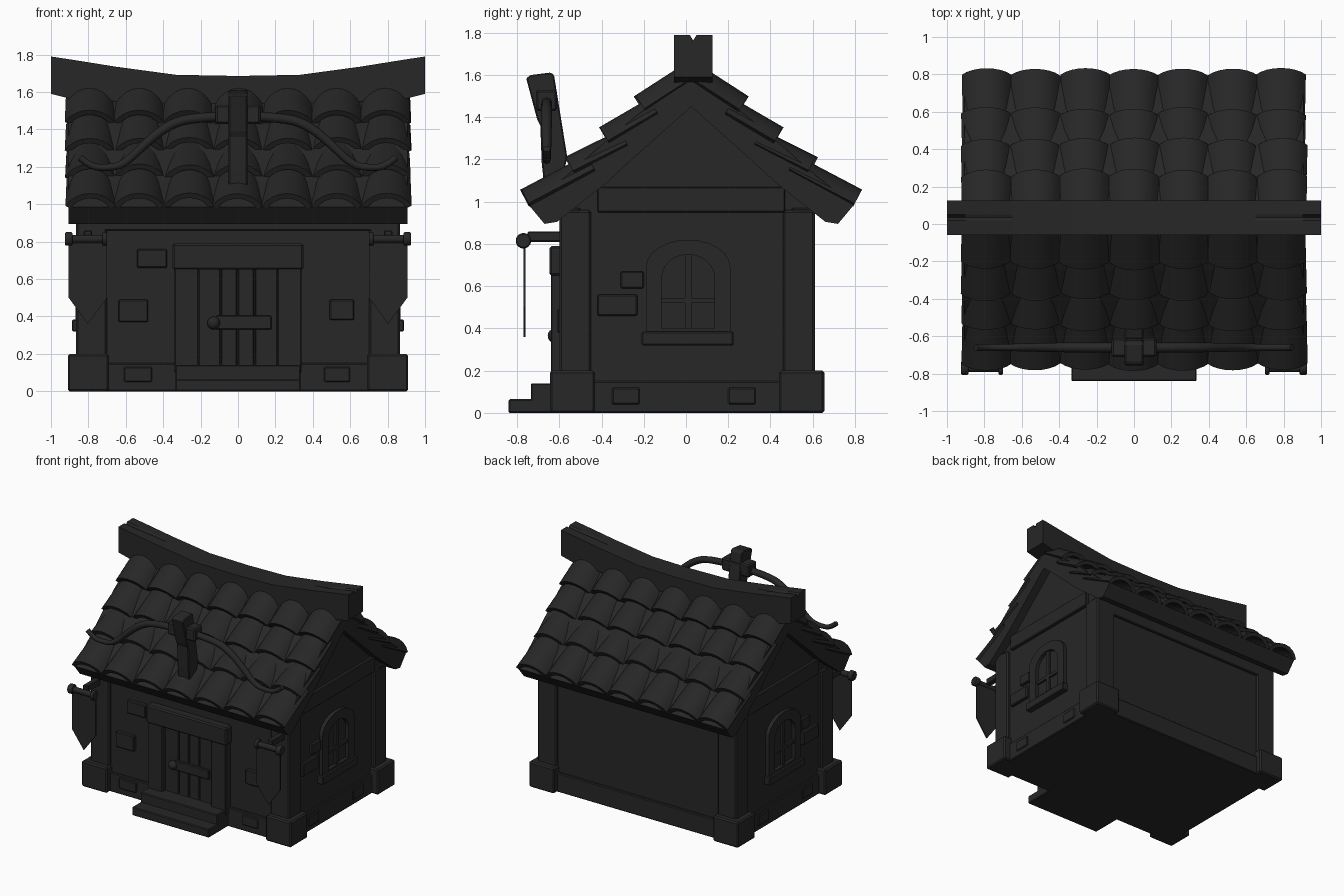
import bpy, bmesh, math, random
from mathutils import Vector

if "Cube" in bpy.data.objects:
    bpy.data.objects.remove(bpy.data.objects["Cube"])

random.seed(4)
mat = bpy.data.materials.new("dark")
mat.diffuse_color = (0.02, 0.02, 0.02, 1)
mat.use_nodes = True
mat.node_tree.nodes["Principled BSDF"].inputs["Base Color"].default_value = mat.diffuse_color
CY = 0.025  # ridge line in y


def finish(name, bm, bevel=0.0, smooth=False):
    bmesh.ops.recalc_face_normals(bm, faces=bm.faces)
    me = bpy.data.meshes.new(name)
    bm.to_mesh(me)
    bm.free()
    ob = bpy.data.objects.new(name, me)
    bpy.context.collection.objects.link(ob)
    me.materials.append(mat)
    if bevel:
        m = ob.modifiers.new("bevel", 'BEVEL')
        m.width, m.segments = bevel, 1
    if smooth:
        bpy.ops.object.select_all(action='DESELECT')
        ob.select_set(True)
        bpy.context.view_layer.objects.active = ob
        bpy.ops.object.shade_smooth_by_angle(angle=math.radians(40))
    return ob


def loft(bm, sections, closed=False):
    rings = [[bm.verts.new(p) for p in s] for s in sections]
    n = len(rings[0])
    pairs = list(zip(rings, rings[1:])) + ([(rings[-1], rings[0])] if closed else [])
    for a, b in pairs:
        for i in range(n):
            j = (i + 1) % n
            bm.faces.new((a[i], a[j], b[j], b[i]))
    if not closed:
        bm.faces.new(rings[0])
        bm.faces.new(rings[-1])


def box(name, x0, x1, y0, y1, z0, z1, bevel=0.006):
    bm = bmesh.new()
    loft(bm, [[(x0, y0, z), (x1, y0, z), (x1, y1, z), (x0, y1, z)] for z in (z0, z1)])
    return finish(name, bm, bevel)


def sbox(name, s, x0, x1, *r, **k):
    """Box placed on the side s of the x = 0 plane."""
    return box(name, min(s * x0, s * x1), max(s * x0, s * x1), *r, **k)


def prism_x(name, pts, x0, x1, bevel=0.0):
    bm = bmesh.new()
    loft(bm, [[(x, y, z) for y, z in pts] for x in (x0, x1)])
    return finish(name, bm, bevel)


# Walls with gables
prism_x("walls", [(-0.58, 0), (0.59, 0), (0.59, 0.97), (CY, 1.5), (-0.58, 0.97)], -0.84, 0.84)
box("base_band", -0.855, 0.855, -0.6, 0.61, 0, 0.15)
box("front_top_beam", -0.86, 0.86, -0.6, -0.5, 0.86, 0.97)
box("back_top_beam", -0.86, 0.86, 0.5, 0.61, 0.86, 0.97)

for s in (1, -1):
    # Corner posts and footings
    for n, post, foot in (("front", (-0.6, -0.45), (-0.645, -0.43)), ("back", (0.46, 0.61), (0.44, 0.655))):
        sbox(n + "_post", s, 0.70, 0.865, *post, 0.1, 0.96, bevel=0.01)
        sbox(n + "_footing", s, 0.69, 0.91, *foot, 0, 0.2, bevel=0.01)
    sbox("gable_beam", s, 0.8, 0.865, -0.42, 0.47, 0.95, 1.07)
    # Loose wall bricks on the sides
    for y0, y1, z0, z1 in ((-0.42, -0.23, 0.46, 0.56), (-0.31, -0.2, 0.59, 0.67),
                           (-0.35, -0.22, 0.04, 0.12), (0.2, 0.33, 0.04, 0.12)):
        sbox("side_brick", s, 0.8, 0.864, y0, y1, z0, z1)

    # Arched window
    def arch(x, hw, bottom, spring, top):
        pts = [(x * s, 0.01 + hw, bottom)]
        for i in range(13):
            a = math.pi * i / 12
            pts.append((x * s, 0.01 + hw * math.cos(a), spring + (top - spring) * math.sin(a)))
        return pts + [(x * s, 0.01 - hw, bottom)]
    bm = bmesh.new()
    loft(bm, [arch(0.83, 0.2, 0.36, 0.69, 0.82), arch(0.868, 0.2, 0.36, 0.69, 0.82),
              arch(0.868, 0.125, 0.4, 0.64, 0.75), arch(0.83, 0.125, 0.4, 0.64, 0.75)], closed=True)
    finish("window_frame", bm)
    sbox("window_sill", s, 0.82, 0.887, -0.21, 0.225, 0.32, 0.385)
    sbox("window_mullion", s, 0.83, 0.857, -0.005, 0.025, 0.39, 0.75, bevel=0)
    sbox("window_crossbar", s, 0.83, 0.857, -0.12, 0.14, 0.52, 0.545, bevel=0)

    # Hanging banner
    bm = bmesh.new()
    loft(bm, [[(s * x, y, z) for x, z in ((0.70, 0.82), (0.905, 0.82), (0.905, 0.5), (0.803, 0.36), (0.70, 0.5))]
              for y in (-0.77, -0.76)])
    finish("banner", bm)
    sbox("banner_arm", s, 0.78, 0.825, -0.75, -0.57, 0.81, 0.86)
    for nm, xa, xb, r in (("banner_rod", 0.70, 0.915, 0.022), ("banner_rod_knob", 0.70, 0.725, 0.038),
                          ("banner_rod_knob", 0.885, 0.925, 0.038)):
        bm = bmesh.new()
        loft(bm, [[(s * x, -0.77 + r * math.cos(k * math.pi / 5), 0.815 + r * math.sin(k * math.pi / 5))
                   for k in range(10)] for x in (xa, xb)])
        finish(nm, bm, 0.006 if r > 0.03 else 0, smooth=True)

# Front wall bricks
for x0, x1, z0, z1 in ((-0.54, -0.38, 0.66, 0.76), (-0.64, -0.48, 0.37, 0.49), (0.49, 0.62, 0.38, 0.49),
                       (-0.61, -0.46, 0.05, 0.13), (0.46, 0.6, 0.05, 0.13)):
    box("front_brick", x0, x1, -0.61, -0.55, z0, z1)

# Door, frame and steps
box("door_lintel", -0.35, 0.35, -0.647, -0.55, 0.65, 0.79, 0.01)
for s in (1, -1):
    sbox("door_jamb", s, 0.21, 0.34, -0.64, -0.55, 0.1, 0.66)
for x0, x1 in ((-0.21, -0.095), (-0.09, -0.005), (0.0, 0.085), (0.09, 0.21)):
    box("door_plank", x0, x1, -0.605, -0.55, 0.12, 0.66, 0.005)
box("door_bar", -0.12, 0.18, -0.622, -0.59, 0.33, 0.405)
bm = bmesh.new()
bmesh.ops.create_uvsphere(bm, u_segments=12, v_segments=8, radius=0.035)
bmesh.ops.translate(bm, vec=(-0.13, -0.62, 0.365), verts=bm.verts)
finish("door_knob", bm, smooth=True)
box("lower_step", -0.335, 0.335, -0.84, -0.58, 0, 0.065)
box("upper_step", -0.335, 0.335, -0.735, -0.58, 0.05, 0.14)

# Roof slab with kinked slope
half = [(0.27, 1.40), (0.43, 1.265), (0.595, 1.12), (0.77, 0.985), (0.695, 0.895), (0.635, 0.905),
        (0.4, 1.09), (0.27, 1.21)]
pts = [(0, 1.6)] + half + [(0, 1.45)] + [(-d, z) for d, z in reversed(half)]
prism_x("roof_slab", [(CY + d, z) for d, z in pts], -0.905, 0.905)

# Barrel tiles: crest start and end of each row as (distance from ridge, height)
rows = [((0.03, 1.655), (0.27, 1.50)), ((0.2, 1.49), (0.432, 1.355)),
        ((0.34, 1.34), (0.595, 1.213)), ((0.5, 1.22), (0.81, 1.057))]
W, SAG = 0.133, 0.075
R = (W * W + SAG * SAG) / (2 * SAG)
A = math.asin(W / R)
for side, label in ((-1, "front"), (1, "back")):
    bm = bmesh.new()
    for p0, p1 in rows:
        ax = (Vector(p1) - Vector(p0)).normalized()
        nrm = Vector((-ax.y, ax.x))
        for c in range(7):
            cx = (c - 3) * 0.2635 + random.uniform(-0.005, 0.005)
            slide = random.uniform(-0.008, 0.006)
            secs = []
            for p, k in ((p0, 0.95), (p1, 1.0)):
                sec = []
                arcs = [(R, -1 + i / 4) for i in range(9)] + [(R - 0.03, 1 - i / 4) for i in range(9)]
                for rad, t in arcs:
                    q = Vector(p) + ax * slide - nrm * (R - rad * math.cos(t * A))
                    sec.append((cx + k * rad * math.sin(t * A), CY + side * q.x, q.y))
                secs.append(sec)
            loft(bm, secs)
    finish(label + "_roof_tiles", bm, smooth=True)

# Sagging ridge beam, cracked at both ends
bm = bmesh.new()
secs = []
for x, top, bot, crack in ((-1, 1.79, 1.59, 0.03), (-0.9, 1.775, 1.565, 0.012), (-0.65, 1.735, 1.55, 0), (-0.33, 1.692, 1.54, 0),
                           (0, 1.686, 1.54, 0), (0.33, 1.692, 1.54, 0), (0.65, 1.735, 1.55, 0),
                           (0.9, 1.775, 1.565, 0.012), (1, 1.79, 1.59, 0.03)):
    secs.append([(x, -0.058, bot), (x, -0.058, top), (x, 0.018, top), (x, 0.034, top - crack),
                 (x, 0.05, top), (x, 0.125, top), (x, 0.125, bot)])
loft(bm, secs)
finish("ridge_beam", bm)

# Crossbow sign: stock, clamp and limbs
prism_x("sign_stock", [(-0.757, 1.585), (-0.735, 1.6), (-0.64, 1.612), (-0.625, 1.6), (-0.562, 1.21), (-0.6, 1.05),
                       (-0.67, 1.06), (-0.683, 1.18), (-0.69, 1.36), (-0.705, 1.39)], -0.05, 0.05, 0.006)
box("sign_clamp", -0.12, 0.12, -0.71, -0.61, 1.43, 1.53, 0.01)
path = [(0.05, 1.47, 1), (0.25, 1.465, 1), (0.38, 1.42, 1), (0.5, 1.32, 0.9), (0.61, 1.21, 0.8),
        (0.7, 1.195, 0.7), (0.79, 1.2, 0.7), (0.845, 1.25, 0.7)]
for s in (1, -1):
    cu = bpy.data.curves.new("sign_limb", 'CURVE')
    cu.dimensions = '3D'
    cu.bevel_depth, cu.bevel_resolution, cu.use_fill_caps = 0.026, 2, True
    sp = cu.splines.new('NURBS')
    sp.points.add(len(path) - 1)
    for pt, (x, z, r) in zip(sp.points, path):
        pt.co, pt.radius = (s * x, -0.66, z, 1), r
    sp.order_u, sp.use_endpoint_u, sp.resolution_u = 3, True, 4
    ob = bpy.data.objects.new("sign_limb", cu)
    bpy.context.collection.objects.link(ob)
    cu.materials.append(mat)
    bpy.ops.object.select_all(action='DESELECT')
    ob.select_set(True)
    bpy.context.view_layer.objects.active = ob
    bpy.ops.object.convert(target='MESH')
